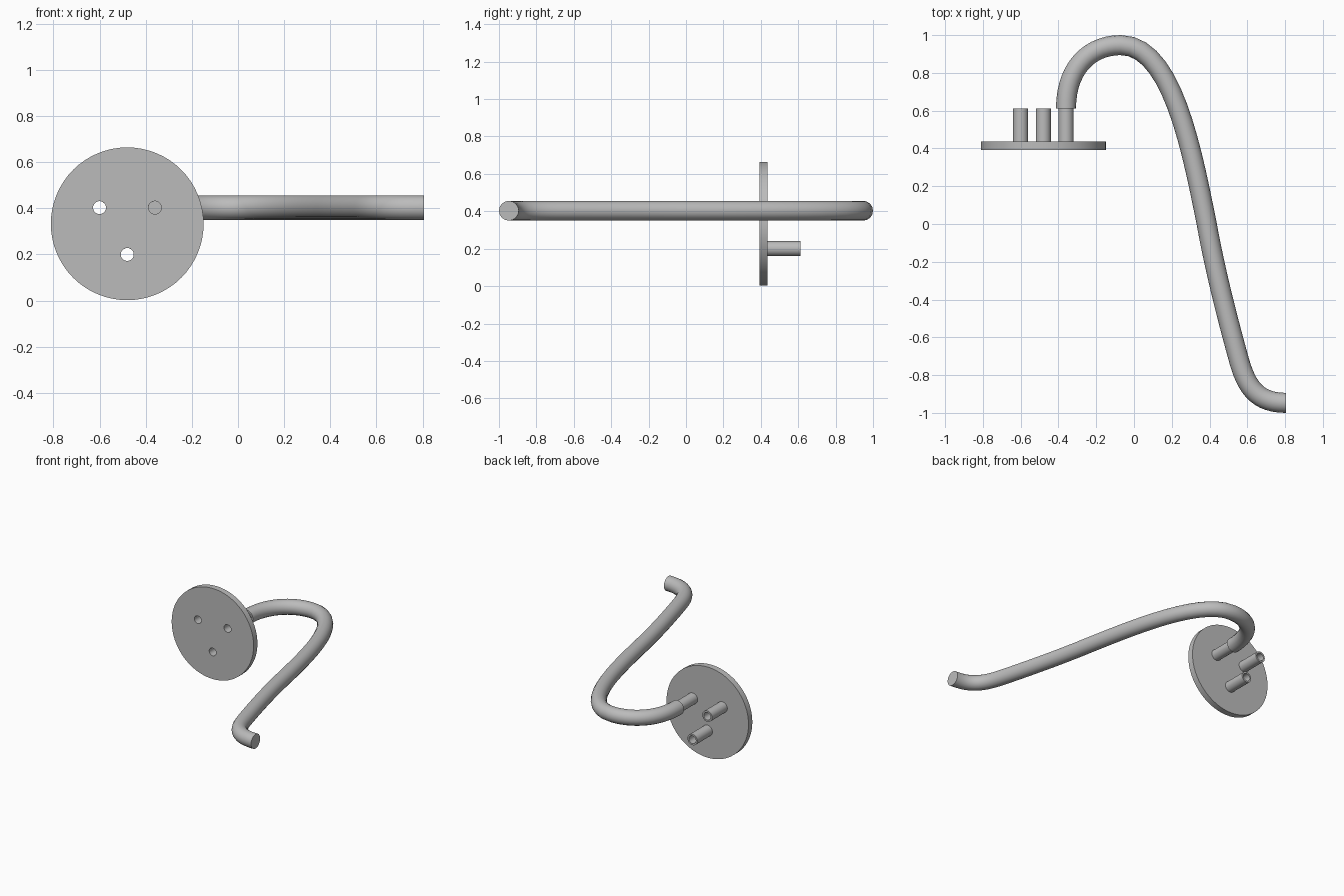
import bpy, math

if "Cube" in bpy.data.objects:
    bpy.data.objects.remove(bpy.data.objects["Cube"])

metal = bpy.data.materials.new("grey_metal")
metal.diffuse_color = (0.5, 0.5, 0.5, 1)
metal.use_nodes = True
metal.node_tree.nodes["Principled BSDF"].inputs["Base Color"].default_value = metal.diffuse_color


def finish(obj):
    """Turn a curve into a mesh, keep its sharp edges and colour it."""
    bpy.ops.object.select_all(action='DESELECT')
    obj.select_set(True)
    bpy.context.view_layer.objects.active = obj
    bpy.ops.object.convert(target='MESH')
    obj = bpy.context.view_layer.objects.active
    obj.data.materials.clear()
    obj.data.materials.append(metal)
    bpy.ops.object.shade_smooth_by_angle(angle=math.radians(35))


def new_curve(name, dims):
    cu = bpy.data.curves.new(name, 'CURVE')
    cu.dimensions = dims
    obj = bpy.data.objects.new(name, cu)
    bpy.context.collection.objects.link(obj)
    return obj


def pierced_disc(name, circles, y0, y1, sides):
    """Extrude circles (x, z, radius) along y; inner circles become holes."""
    obj = new_curve(name, '2D')
    cu = obj.data
    cu.fill_mode = 'BOTH'
    cu.extrude = (y1 - y0) / 2
    for x, z, r in circles:
        s = cu.splines.new('POLY')
        s.points.add(sides - 1)
        s.use_cyclic_u = True
        for i, p in enumerate(s.points):
            a = 2 * math.pi * i / sides
            p.co = (x + r * math.cos(a), z + r * math.sin(a), 0, 1)
    obj.rotation_euler.x = math.pi / 2
    obj.location.y = (y0 + y1) / 2
    finish(obj)


# Wall plate with three screw holes
HOLES = [(-0.60, 0.403), (-0.36, 0.403), (-0.48, 0.20)]
pierced_disc("wall_plate", [(-0.48, 0.333, 0.331)] + [(x, z, 0.028) for x, z in HOLES],
             0.393, 0.437, 64)

# Hollow spacers behind the plate
for name, (x, z) in zip(("left_spacer", "right_spacer", "lower_spacer"), HOLES):
    pierced_disc(name, [(x, z, 0.04), (x, z, 0.028)], 0.435, 0.612, 32)

# Bent arm: point, incoming handle, outgoing handle (x, y)
PATH = [((-0.36, 0.612), (-0.36, 0.5), (-0.36, 0.82)),
        ((-0.07, 0.947), (-0.24, 0.947), (0.20, 0.947)),
        ((0.385, 0.0), (0.305, 0.40), (0.43, -0.25)),
        ((0.55, -0.70), (0.495, -0.50), (0.59, -0.85)),
        ((0.805, -0.947), (0.64, -0.947), (0.9, -0.947))]
arm = new_curve("bent_arm", '3D')
arm.data.bevel_depth = 0.053
arm.data.bevel_resolution = 6
arm.data.resolution_u = 14
arm.data.use_fill_caps = True
spline = arm.data.splines.new('BEZIER')
spline.bezier_points.add(len(PATH) - 1)
for bp, (co, left, right) in zip(spline.bezier_points, PATH):
    bp.handle_left_type = bp.handle_right_type = 'FREE'
    bp.co = (*co, 0.403)
    bp.handle_left = (*left, 0.403)
    bp.handle_right = (*right, 0.403)
finish(arm)
